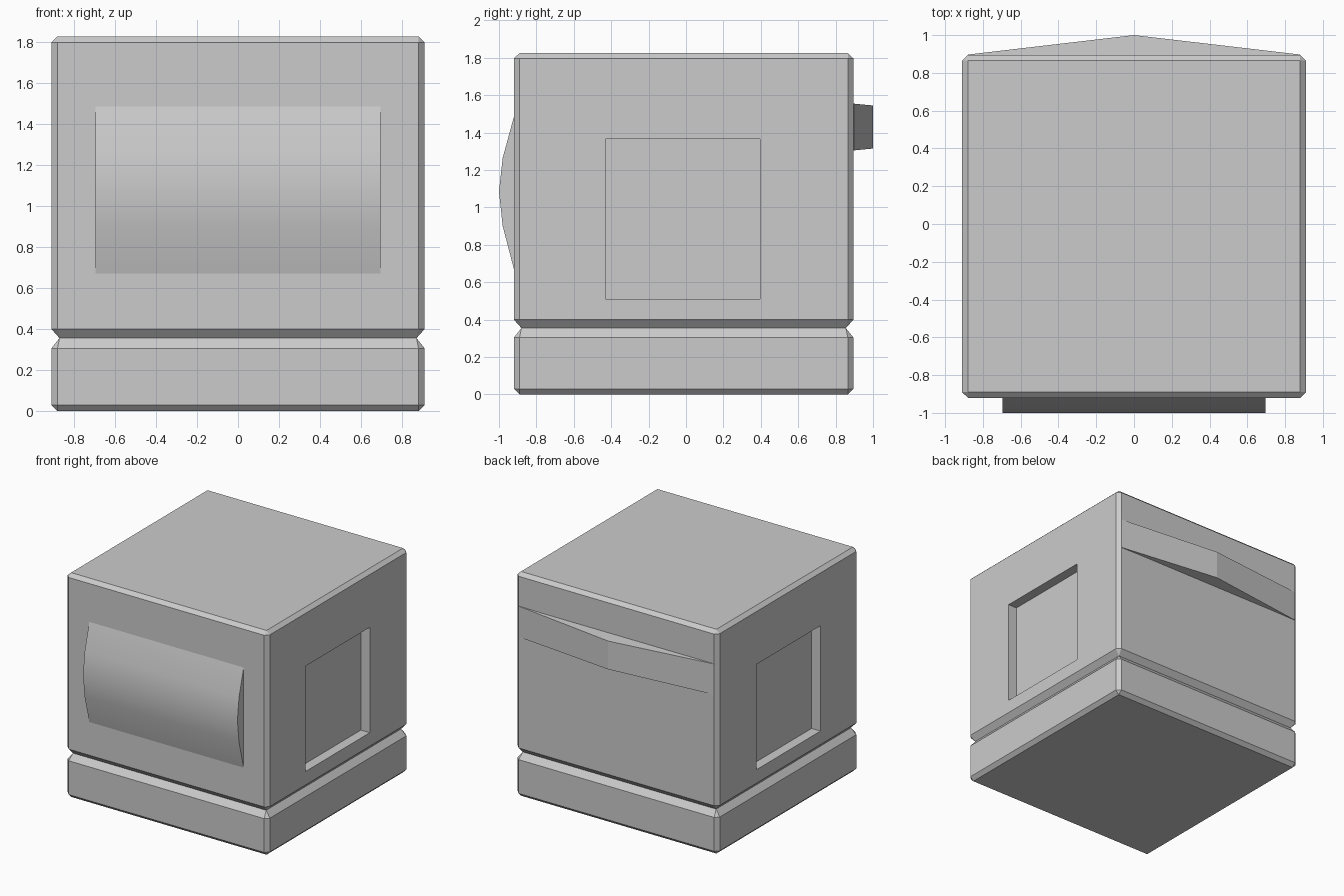
import bpy, bmesh

if "Cube" in bpy.data.objects:
    bpy.data.objects.remove(bpy.data.objects["Cube"])

HX, Y0, Y1 = 0.91, -0.92, 0.895   # body half width, front and back
BEVEL = 0.03


def loft(name, rings):
    """Skin a stack of equal-length rings and cap both ends."""
    bm = bmesh.new()
    loops = [[bm.verts.new(p) for p in ring] for ring in rings]
    n = len(rings[0])
    for a, b in zip(loops, loops[1:]):
        for i in range(n):
            j = (i + 1) % n
            bm.faces.new((a[i], a[j], b[j], b[i]))
    bm.faces.new(loops[0][::-1])
    bm.faces.new(loops[-1])
    bmesh.ops.remove_doubles(bm, verts=bm.verts[:], dist=1e-4)
    bmesh.ops.recalc_face_normals(bm, faces=bm.faces[:])
    mesh = bpy.data.meshes.new(name)
    bm.to_mesh(mesh)
    bm.free()
    obj = bpy.data.objects.new(name, mesh)
    bpy.context.collection.objects.link(obj)
    return obj


def body_ring(z, inset):
    """Rectangle with chamfered corners; the chamfer vanishes when inset."""
    c = max(0, BEVEL - inset)
    x, f, b = HX - inset, Y0 + inset, Y1 - inset
    return [(x, f + c, z), (x, b - c, z), (x - c, b, z), (c - x, b, z),
            (-x, b - c, z), (-x, f + c, z), (c - x, f, z), (x - c, f, z)]


# Bevelled body with a V groove around the base
profile = [(0, BEVEL), (0.03, 0), (0.305, 0), (0.355, 0.04), (0.40, 0),
           (1.797, 0), (1.825, BEVEL)]
body = loft("body", [body_ring(z, i) for z, i in profile])

# Rectangular recesses in both sides
for side, s in (("right", 1), ("left", -1)):
    rect = [(-0.43, 0.51), (0.395, 0.51), (0.395, 1.367), (-0.43, 1.367)]
    cutter = loft(side + "_recess_cutter",
                  [[(s * x, y, z) for y, z in rect] for x in (HX - 0.08, HX + 0.1)])
    cutter.hide_render = True
    cutter.hide_viewport = True
    cut = body.modifiers.new(side + "_recess", "BOOLEAN")
    cut.operation = "DIFFERENCE"
    cut.solver = "EXACT"
    cut.object = cutter

# Rounded bulge on the front
arc = [(-0.88, 0.67), (Y0, 0.67), (-0.98, 0.90), (-1.0, 1.085),
       (-0.98, 1.265), (Y0, 1.485), (-0.88, 1.485)]
bulge = loft("front_bulge", [[(x, y, z) for y, z in arc] for x in (-0.695, 0.695)])
bpy.context.view_layer.objects.active = bulge
bulge.select_set(True)
bpy.ops.object.shade_smooth_by_angle(angle=0.6)

# Shallow peaked ledge across the back
plan = [(-0.88, 0.86, 0.125), (0.88, 0.86, 0.125), (0.88, 0.897, 0.125),
        (0, 1.0, 0.115), (-0.88, 0.897, 0.125)]
loft("back_ledge", [[(x, y, 1.43 + s * h) for x, y, h in plan] for s in (-1, 1)])
